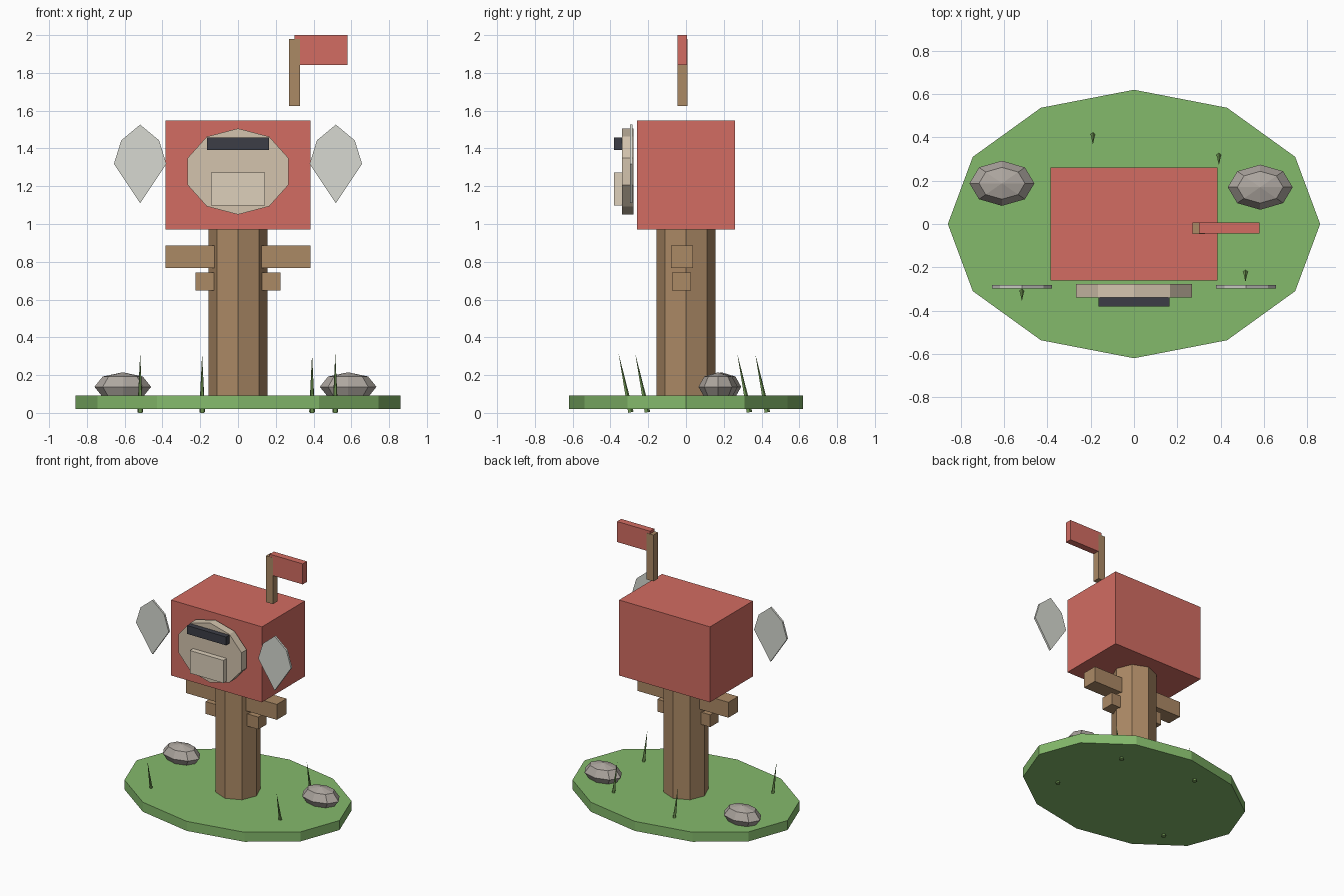
import bpy, bmesh
from math import cos, sin, pi, radians
from mathutils import Matrix

if "Cube" in bpy.data.objects:
    bpy.data.objects.remove(bpy.data.objects["Cube"])


def material(name, r, g, b):
    m = bpy.data.materials.new(name)
    m.diffuse_color = [(c / 255) ** 2.2 for c in (r, g, b)] + [1]
    m.use_nodes = True
    m.node_tree.nodes["Principled BSDF"].inputs["Base Color"].default_value = m.diffuse_color
    return m


GRASS = material("grass", 131, 184, 107)
WOOD = material("wood", 170, 136, 101)
RED = material("red", 209, 108, 98)
CREAM = material("cream", 210, 194, 172)
PALE = material("pale_cream", 220, 207, 186)
DARK = material("dark", 62, 64, 72)
LEAF = material("pale_grey", 214, 216, 208)
STONE = material("stone", 172, 165, 158)
BLADE = material("blade", 112, 150, 84)


def finish(name, bm, mat):
    bmesh.ops.recalc_face_normals(bm, faces=bm.faces)
    mesh = bpy.data.meshes.new(name)
    bm.to_mesh(mesh)
    bm.free()
    mesh.materials.append(mat)
    obj = bpy.data.objects.new(name, mesh)
    bpy.context.collection.objects.link(obj)
    return obj


def box(name, x, y, z, mat):
    """Box from (min, max) pairs."""
    bm = bmesh.new()
    bmesh.ops.create_cube(bm, size=1)
    for v in bm.verts:
        v.co = [(a + b) / 2 + c * (b - a) for (a, b), c in zip((x, y, z), v.co)]
    return finish(name, bm, mat)


def prism(name, points, start, depth, mat):
    """Extrude a closed polygon of 3D points along one vector."""
    bm = bmesh.new()
    face = bm.faces.new([bm.verts.new(p) for p in points])
    ext = bmesh.ops.extrude_face_region(bm, geom=[face])
    verts = [g for g in ext["geom"] if isinstance(g, bmesh.types.BMVert)]
    bmesh.ops.translate(bm, verts=verts, vec=depth)
    bmesh.ops.translate(bm, verts=bm.verts, vec=start)
    return finish(name, bm, mat)


def ring(n, rx, ry, phase=0.0):
    return [(rx * cos(phase + 2 * pi * i / n), ry * sin(phase + 2 * pi * i / n)) for i in range(n)]


# Ground disc and octagonal post
prism("ground", [(x, y, 0) for x, y in ring(12, 0.86, 0.62)], (0, 0, 0.02), (0, 0, 0.073), GRASS)
prism("post", [(x, y, 0) for x, y in ring(8, 0.157, 0.157)], (0, 0, 0.06), (0, 0, 0.92), WOOD)

# Mailbox body
box("mailbox_body", (-0.385, 0.385), (-0.26, 0.26), (0.97, 1.548), RED)

# Ten-sided door with slot and panel
prism("door", [(x, 0, z) for x, z in ring(10, 0.281, 0.228, pi / 2)],
      (0, -0.278, 1.278), (0, -0.062, 0), CREAM)
box("door_slot", (-0.165, 0.165), (-0.38, -0.335), (1.393, 1.457), DARK)
box("door_panel", (-0.142, 0.142), (-0.38, -0.335), (1.098, 1.272), PALE)

# Flag on its pole
box("flag_pole", (0.27, 0.328), (-0.046, 0.008), (1.625, 1.98), WOOD)
box("flag", (0.30, 0.58), (-0.045, 0.006), (1.843, 2.0), RED)

# Mirrored side leaves and wooden brackets
leaf = [(0, 0.208), (0.1, 0.125), (0.139, 0), (0, -0.208), (-0.139, 0), (-0.1, 0.125)]
for side, s in (("left", -1), ("right", 1)):
    prism(f"{side}_leaf", [(x, 0, z) for x, z in leaf],
          (s * 0.518, -0.282, 1.318), (0, -0.015, 0), LEAF)
    box(f"{side}_upper_bracket", sorted((s * 0.1, s * 0.385)), (-0.08, 0.037), (0.767, 0.885), WOOD)
    box(f"{side}_lower_bracket", sorted((s * 0.1, s * 0.224)), (-0.073, 0.027), (0.648, 0.742), WOOD)

# Stones: squashed low-poly spheres
for name, x, y in (("left_stone", -0.61, 0.188), ("right_stone", 0.583, 0.17)):
    bm = bmesh.new()
    bmesh.ops.create_uvsphere(bm, u_segments=8, v_segments=4, radius=1)
    bmesh.ops.scale(bm, verts=bm.verts, vec=(0.15, 0.104, 0.077))
    bmesh.ops.translate(bm, verts=bm.verts, vec=(x, y, 0.138))
    finish(name, bm, STONE)

# Leaning grass blades
for i, (x, y) in enumerate(((-0.518, -0.325), (0.515, -0.237), (0.392, 0.303), (-0.19, 0.398))):
    bm = bmesh.new()
    bmesh.ops.create_cone(bm, cap_ends=True, segments=5, radius1=0.016, radius2=0, depth=0.316,
                          matrix=Matrix.Translation((x, y, 0.158)) @ Matrix.Rotation(radians(11.5), 4, "X"))
    bmesh.ops.remove_doubles(bm, verts=bm.verts, dist=1e-5)
    finish(f"grass_blade_{i + 1}", bm, BLADE)
